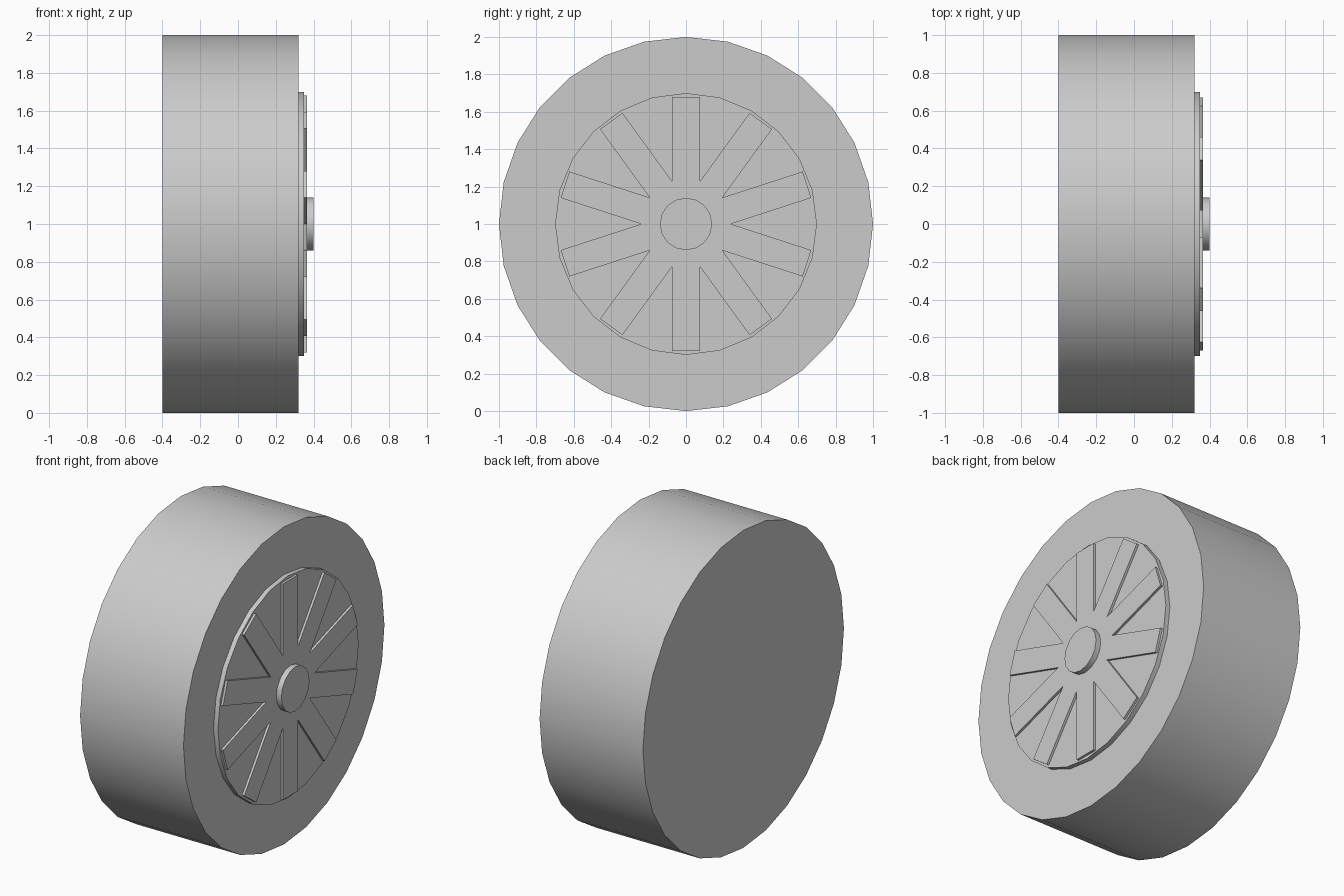
import bpy, bmesh
from math import pi, sin, cos

if "Cube" in bpy.data.objects:
    bpy.data.objects.remove(bpy.data.objects["Cube"])

CENTRE_Z = 1.0


def disc(name, radius, x0, x1, sides):
    """Smooth-sided cylinder lying along x."""
    bpy.ops.mesh.primitive_cylinder_add(
        vertices=sides, radius=radius, depth=x1 - x0,
        location=((x0 + x1) / 2, 0, CENTRE_Z), rotation=(0, pi / 2, 0))
    ob = bpy.context.object
    ob.name = name
    bpy.ops.object.shade_smooth_by_angle()
    return ob


def spoke_star(name, count, half_width, radius, x0, x1):
    """Spokes joined in the middle: a star outline extruded along x."""
    valley = half_width / sin(pi / count)
    bm = bmesh.new()
    verts = []
    for i in range(count):
        a = pi / 2 + i * 2 * pi / count
        for side in (-half_width, half_width):
            verts.append(bm.verts.new((x0, radius * cos(a) - side * sin(a),
                                       radius * sin(a) + side * cos(a))))
        b = a + pi / count
        verts.append(bm.verts.new((x0, valley * cos(b), valley * sin(b))))
    face = bm.faces.new(verts)
    ext = bmesh.ops.extrude_face_region(bm, geom=[face])
    moved = [v for v in ext["geom"] if isinstance(v, bmesh.types.BMVert)]
    bmesh.ops.translate(bm, verts=moved, vec=(x1 - x0, 0, 0))
    # close the back if the extrusion removed it
    edges = [e for e in bm.edges if e.is_boundary]
    if edges:
        bmesh.ops.holes_fill(bm, edges=edges, sides=0)
    bmesh.ops.recalc_face_normals(bm, faces=bm.faces)
    mesh = bpy.data.meshes.new(name)
    bm.to_mesh(mesh)
    bm.free()
    ob = bpy.data.objects.new(name, mesh)
    ob.location.z = CENTRE_Z
    bpy.context.collection.objects.link(ob)
    return ob


# Tyre, wheel disc, raised spokes and centre cap
disc("tyre", 1.0, -0.40, 0.32, 28)
disc("wheel_disc", 0.70, 0.30, 0.35, 24)
spoke_star("spokes", 10, 0.074, 0.68, 0.34, 0.365)
disc("centre_cap", 0.14, 0.355, 0.40, 16)
